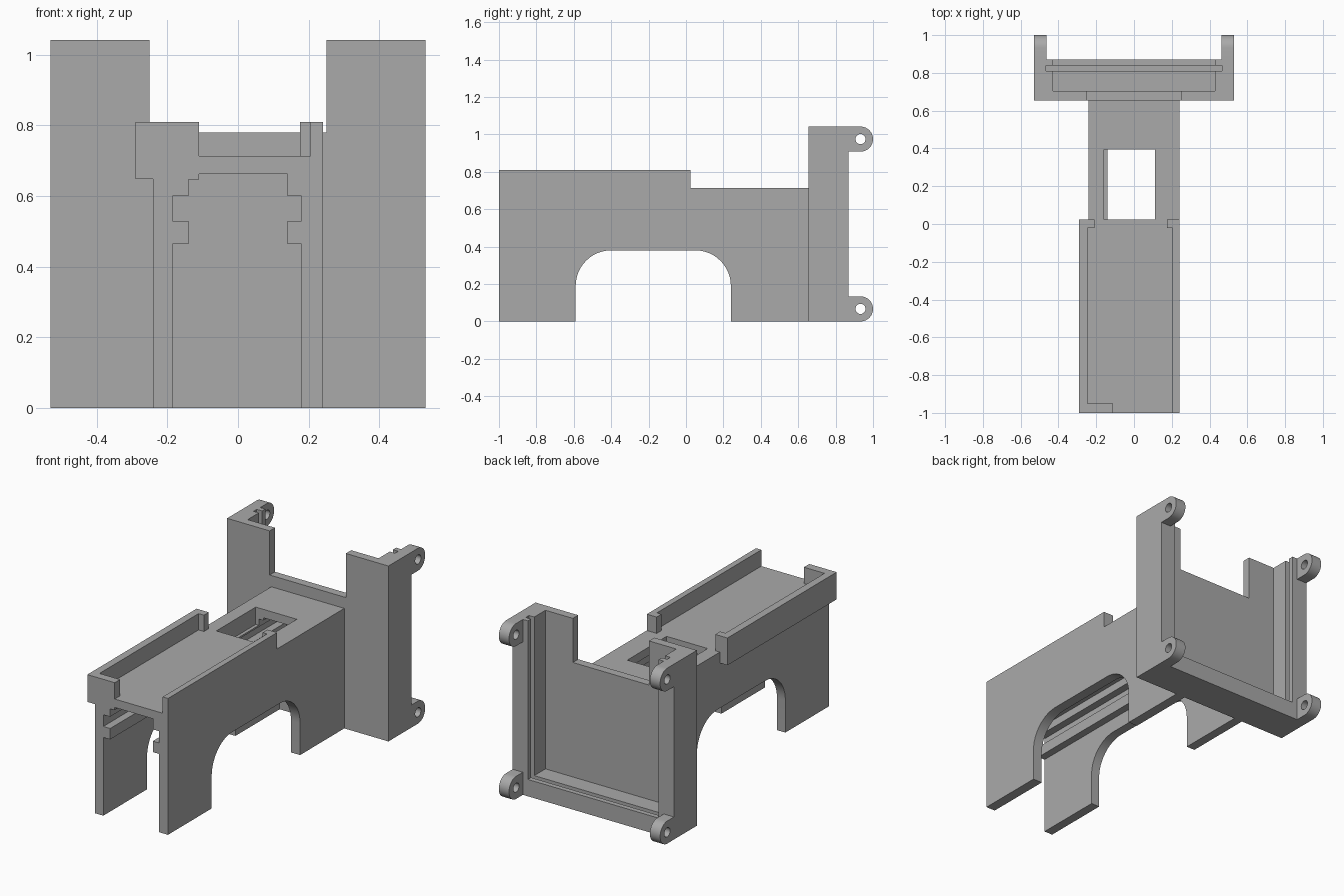
import bpy, bmesh, math
from mathutils import Vector

if "Cube" in bpy.data.objects:
    bpy.data.objects.remove(bpy.data.objects["Cube"])

grey = bpy.data.materials.new("plain grey")
grey.use_nodes = True
grey.diffuse_color = (0.4, 0.4, 0.4, 1)
grey.node_tree.nodes["Principled BSDF"].inputs["Base Color"].default_value = (0.4, 0.4, 0.4, 1)


def add_prism(bm, points, axis, lo, hi):
    """Extrude a 2D profile along an axis; the profile uses the other two axes in order."""
    def place(p, d):
        c = list(p)
        c.insert("xyz".index(axis), d)
        return Vector(c)
    face = bm.faces.new([bm.verts.new(place(p, lo)) for p in points])
    moved = bmesh.ops.extrude_face_region(bm, geom=[face])["geom"]
    shift = place((0, 0), hi - lo)
    bmesh.ops.translate(bm, vec=shift, verts=[v for v in moved if isinstance(v, bmesh.types.BMVert)])
    bmesh.ops.recalc_face_normals(bm, faces=bm.faces)


def rect(a0, a1, b0, b1):
    return [(a0, b0), (a1, b0), (a1, b1), (a0, b1)]


def arc(cx, cy, r, start, end, steps=12):
    angles = [math.radians(start + (end - start) * i / steps) for i in range(steps + 1)]
    return [(cx + r * math.cos(a), cy + r * math.sin(a)) for a in angles]


def make(name, *prisms):
    bm = bmesh.new()
    for p in prisms:
        add_prism(bm, *p)
    mesh = bpy.data.meshes.new(name)
    bm.to_mesh(mesh)
    bm.free()
    mesh.materials.append(grey)
    obj = bpy.data.objects.new(name, mesh)
    bpy.context.collection.objects.link(obj)
    return obj


def cut(obj, *prisms):
    """Subtract each prism, bake the result and drop the cutters."""
    cutters = [make("cutter", p) for p in prisms]
    for c in cutters:
        c.hide_render = True
        mod = obj.modifiers.new("cut", "BOOLEAN")
        mod.operation, mod.solver, mod.object = "DIFFERENCE", "EXACT", c
    bpy.context.view_layer.update()
    graph = bpy.context.evaluated_depsgraph_get()
    baked = bpy.data.meshes.new_from_object(obj.evaluated_get(graph))
    obj.modifiers.clear()
    obj.data = baked
    for c in cutters:
        bpy.data.objects.remove(c)


# Long body: an upside-down channel with guide ribs on both inner walls
right_side = [(0.18, 0), (0.18, 0.465), (0.14, 0.465), (0.14, 0.53),
              (0.18, 0.53), (0.18, 0.6), (0.14, 0.6), (0.14, 0.663)]
left_side = [(-0.11, 0.663), (-0.11, 0.647), (-0.14, 0.647), (-0.14, 0.6), (-0.185, 0.6),
             (-0.185, 0.53), (-0.14, 0.53), (-0.14, 0.465), (-0.185, 0.465), (-0.185, 0)]
outline = [(-0.24, 0), (-0.24, 0.713), (0.24, 0.713), (0.24, 0)]
body = make("body", (outline + right_side + left_side, "y", -1, 0.655))

# Rounded side arches and the window in the top
arch = [(0.24, -0.1)] + arc(0.05, 0.19, 0.19, 0, 90) + arc(-0.4, 0.19, 0.19, 90, 180) + [(-0.59, -0.1)]
cut(body, (arch, "x", -0.5, 0.5), (rect(-0.16, 0.11, 0.025, 0.395), "z", 0.61, 0.9))

# Rails standing on the body, with end hooks
left_rail = [(-0.29, -1), (-0.11, -1), (-0.11, -0.95), (-0.245, -0.95), (-0.245, -0.02),
             (-0.21, -0.02), (-0.21, 0.025), (-0.29, 0.025)]
right_rail = [(0.24, -1), (0.24, 0.025), (0.175, 0.025), (0.175, -0.02), (0.205, -0.02), (0.205, -1)]
make("left_rail", (left_rail, "z", 0.713, 0.81))
make("left_rail_ledge", (rect(-0.29, -0.24, -1, 0.025), "z", 0.648, 0.713))
make("right_rail", (right_rail, "z", 0.713, 0.81))

# Rear holder: open-topped tray with a slot for a sliding panel and a front notch
holder = make("rear_holder", (rect(-0.53, 0.53, 0.655, 0.87), "z", 0, 1.042))
cut(holder,
    (rect(-0.43, 0.43, 0.705, 1), "z", 0.1, 1.2),
    (rect(-0.465, 0.465, 0.81, 0.84), "z", 0.065, 1.2),
    (rect(-0.25, 0.25, 0.5, 0.75), "z", 0.78, 1.2))

# Four rounded mounting ears with pin holes
for side, x0, x1 in (("right", -0.53, -0.463), ("left", 0.463, 0.53)):
    for level, z in (("lower", 0.067), ("upper", 0.975)):
        shape = [(0.87, z - 0.067)] + arc(0.933, z, 0.067, -90, 90, 20) + [(0.87, z + 0.067)]
        ear = make(f"{level}_{side}_ear", (shape, "x", x0, x1))
        cut(ear, (arc(0.933, z, 0.027, 0, 345, 23), "x", x0 - 0.1, x1 + 0.1))

for obj in bpy.context.collection.objects:
    if obj.type == "MESH" and grey.name in obj.data.materials:
        bpy.context.view_layer.objects.active = obj
        obj.select_set(True)
bpy.ops.object.shade_smooth_by_angle(angle=math.radians(30))
